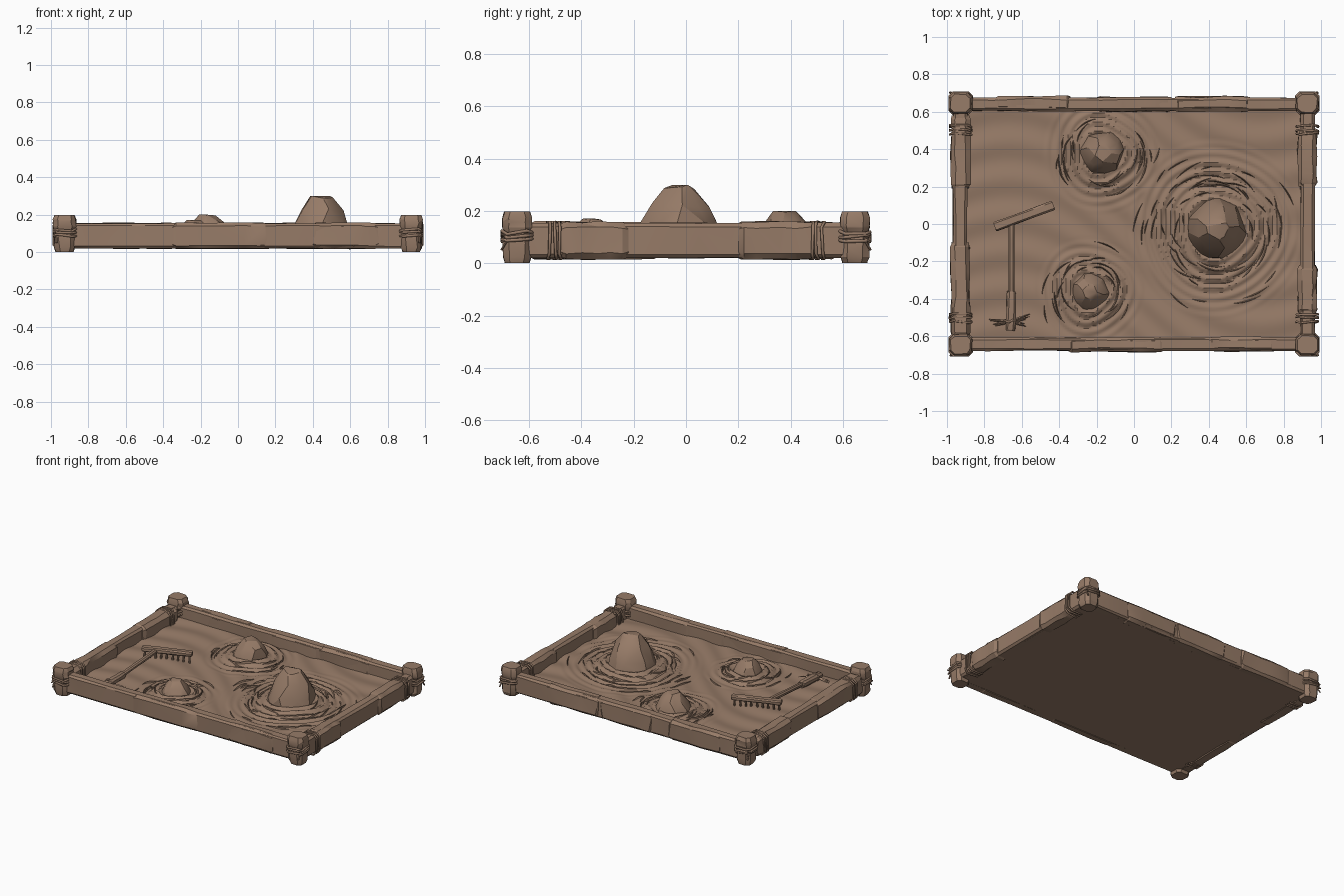
import bpy, bmesh, math, random
from mathutils import Vector, Matrix

random.seed(7)
if "Cube" in bpy.data.objects:
    bpy.data.objects.remove(bpy.data.objects["Cube"], do_unlink=True)

clay = bpy.data.materials.new("warm_clay_brown")
clay.use_nodes = True
COLOUR = (0.31, 0.2, 0.138, 1)
clay.diffuse_color = COLOUR
clay.node_tree.nodes["Principled BSDF"].inputs["Base Color"].default_value = COLOUR


def jit(a):
    return random.uniform(-a, a)


def finish(name, bm, angle=25):
    """Turn a bmesh into a named, shaded object."""
    bmesh.ops.recalc_face_normals(bm, faces=bm.faces)
    mesh = bpy.data.meshes.new(name)
    bm.to_mesh(mesh)
    bm.free()
    mesh.materials.append(clay)
    ob = bpy.data.objects.new(name, mesh)
    bpy.context.collection.objects.link(ob)
    bpy.ops.object.select_all(action="DESELECT")
    ob.select_set(True)
    bpy.context.view_layer.objects.active = ob
    bpy.ops.object.shade_smooth_by_angle(angle=math.radians(angle))
    return ob


def skin(bm, rings):
    """Join equal rings of points into a capped tube."""
    loops = [[bm.verts.new(p) for p in ring] for ring in rings]
    n = len(loops[0])
    for a, b in zip(loops, loops[1:]):
        for i in range(n):
            j = (i + 1) % n
            bm.faces.new((a[i], a[j], b[j], b[i]))
    bm.faces.new(loops[0][::-1])
    bm.faces.new(loops[-1])


def section(w, h, c):
    """Rectangle with chamfered corners, centred on the origin."""
    w, h = w / 2, h / 2
    return [(-w + c, -h), (w - c, -h), (w, -h + c), (w, h - c),
            (w - c, h), (-w + c, h), (-w, h - c), (-w, -h + c)]


def beam(name, start, end, w, h, chamfer=0.015, steps=1, rough=0.0):
    """Rough-hewn timber between two points, chamfered on every edge."""
    a, b = Vector(start), Vector(end)
    d = (b - a).normalized()
    side = d.cross(Vector((0, 0, 1)))
    side = Vector((1, 0, 0)) if side.length < 0.1 else side.normalized()
    up = side.cross(d)
    inset = chamfer / (b - a).length
    stops = [(0, 0.85), (inset, 1)]
    stops += [((i + jit(0.3)) / steps, 1) for i in range(1, steps)]
    stops += [(1 - inset, 1), (1, 0.85)]
    rings = []
    for t, k in stops:
        p = a.lerp(b, t)
        rings.append([p + side * (u * k + jit(rough)) + up * (v * k + jit(rough) * 0.6)
                      for u, v in section(w, h, chamfer)])
    bm = bmesh.new()
    skin(bm, rings)
    bmesh.ops.triangulate(bm, faces=[f for f in bm.faces if len(f.verts) == 4])
    return finish(name, bm)


# Stones: x, y, footprint radius, top height, reach of the raked rings
STONES = [("large", 0.445, -0.025, 0.17, 0.3, 0.4),
          ("back", -0.165, 0.38, 0.13, 0.2, 0.27),
          ("front", -0.235, -0.36, 0.11, 0.172, 0.24)]
SAND = 0.068


def sand_height(x, y):
    """Raked rings around each stone and gentle waves between them."""
    z = SAND
    near, own = min(((math.hypot(x - s[1], y - s[2]) / s[5], s) for s in STONES),
                    key=lambda q: q[0])
    d = near * own[5]
    bend = 0.012 * math.sin(3 * math.atan2(y - own[2], x - own[1]) + own[1] * 9)
    fade = max(0, min(1, (1.25 - near) * 2))
    z += fade * 0.007 * math.sin((d + bend) * 2 * math.pi / 0.05)
    z += 0.025 * math.exp(-((d - own[3]) / 0.06) ** 2)
    z += (1 - fade) * 0.005 * math.sin(32 * y + 7 * math.sin(3 * x) + 9 * x)
    return z


# Base slab and raked sand
bm = bmesh.new()
bmesh.ops.create_cube(bm, size=1, matrix=Matrix.Translation((0, 0, 0.035))
                      @ Matrix.Diagonal((1.88, 1.28, 0.03, 1)))
finish("base_slab", bm)
bm = bmesh.new()
bmesh.ops.create_grid(bm, x_segments=150, y_segments=105, size=1)
for v in bm.verts:
    v.co.x *= 0.91
    v.co.y *= 0.63
    v.co.z = sand_height(v.co.x, v.co.y)
finish("raked_sand", bm, 40)

# Thin ridges dragged up by the rake
bm = bmesh.new()
for stone, count in zip(STONES, (60, 26, 26)):
    _, sx, sy, r, top, reach = stone
    for k in range(count):
        rad = random.uniform(r + 0.02, reach * 1.08)
        a0, span = random.uniform(0, 2 * math.pi), random.uniform(0.06, 0.17) / rad
        drift = jit(0.03)
        rings = []
        for i in range(7):
            t = i / 6
            a, rr = a0 + span * t, rad + drift * t
            wide = 0.0015 + 0.006 * math.sin(math.pi * t)
            ring = []
            for off, lift in ((-wide, -0.01), (wide, -0.01), (wide * 0.4, wide * 1.3)):
                x = sx + (rr + off) * math.cos(a)
                y = sy + (rr + off) * math.sin(a)
                ring.append((x, y, sand_height(x, y) + lift))
            rings.append(ring)
        if all(abs(p[0]) < 0.88 and abs(p[1]) < 0.6 for ring in rings for p in ring):
            skin(bm, rings)
finish("sand_ridges", bm)

# Stones as chiselled hulls
for name, sx, sy, r, top, reach in STONES:
    bm = bmesh.new()
    for k, level in ((1, 0), (0.9, 0.35), (0.7, 0.68), (0.36, 0.97)):
        for i in range(9):
            a = (i + jit(0.35)) * 2 * math.pi / 9
            q = r * k * random.uniform(0.9, 1.04)
            z = 0.05 + (top - 0.05) * min(1, level + (jit(0.05) if level else 0))
            bm.verts.new((sx + q * math.cos(a), sy + q * math.sin(a), z))
    hull = bmesh.ops.convex_hull(bm, input=bm.verts)
    bmesh.ops.delete(bm, geom=list({g for g in hull["geom_interior"] + hull["geom_unused"]
                                    if isinstance(g, bmesh.types.BMVert)}), context="VERTS")
    finish(name + "_stone", bm, 22)

# Frame rails
MID, TALL = 0.087, 0.134
for name, y in (("front_rail", -0.643), ("back_rail", 0.64)):
    beam(name, (-0.93, y, MID), (0.93, y, MID), 0.07, TALL, 0.012, 9, 0.003)
for name, x in (("right_rail", -0.93), ("left_rail", 0.928)):
    beam(name, (x, -0.62, MID), (x, 0.62, MID), 0.076, TALL, 0.014, 6, 0.003)

# Thicker splintered slabs of bark on the rails
for i, (y, a, b) in enumerate(((-0.645, -0.35, 0.16), (0.645, -0.74, -0.34),
                               (0.642, -0.2, 0.2), (0.642, 0.22, 0.62), (-0.643, 0.4, 0.75))):
    beam("long_bark_%d" % i, (a, y, MID), (b, y, MID), 0.078, TALL + 0.005, 0.018, 3, 0.005)
for i, (x, a, b) in enumerate(((-0.928, -0.6, -0.1), (-0.928, 0.19, 0.58),
                               (0.927, -0.48, -0.22), (0.927, 0.2, 0.5))):
    beam("side_bark_%d" % i, (x, a, MID), (x, b, MID), 0.102, TALL + 0.008, 0.022, 4, 0.006)


def band(name, centre, plane, w, h, thick):
    """A rope wound round a rail (plane 'xz') or a post (plane 'xy')."""
    curve = bpy.data.curves.new(name, "CURVE")
    curve.dimensions = "3D"
    curve.bevel_depth, curve.bevel_resolution = thick, 1
    pts = section(w, h, 0.02)
    spline = curve.splines.new("POLY")
    spline.points.add(len(pts) - 1)
    spline.use_cyclic_u = True
    for p, (u, v) in zip(spline.points, pts):
        off = (u, jit(0.007), v) if plane == "xz" else (u, v, jit(0.007))
        p.co = (*(Vector(centre) + Vector(off)), 1)
    curve.materials.append(clay)
    ob = bpy.data.objects.new(name, curve)
    bpy.context.collection.objects.link(ob)


# Corner posts with caps, rope bindings and loose rope ends
for sx in (-1, 1):
    for sy in (-1, 1):
        x, y = sx * 0.927, sy * 0.646
        tag = ("left" if sx > 0 else "right") + ("_back" if sy > 0 else "_front")
        beam(tag + "_post", (x, y, 0), (x, y, 0.13), 0.108, 0.108, 0.024, 2, 0.004)
        beam(tag + "_post_cap", (x, y, 0.112), (x, y, 0.198), 0.122, 0.112, 0.024, 2, 0.004)
        for i in range(3):
            band("%s_post_rope_%d" % (tag, i), (x, y, 0.09 + i * 0.014), "xy", 0.118, 0.114, 0.007)
        for i in range(3):
            band("%s_rail_rope_%d" % (tag, i), (x, sy * (0.48 + i * 0.022), MID), "xz",
                 0.116, TALL + 0.006, 0.006)
        for i in range(3):
            beam("%s_rope_end_%d" % (tag, i), (x + sx * 0.045, y + sy * 0.03, 0.1),
                 (x + sx * (0.05 + jit(0.01)), y + sy * 0.06, 0.05 + i * 0.03), 0.012, 0.008, 0.003)

# Rake: handle, grip, head, teeth and tassel
beam("rake_handle", (-0.655, -0.4, 0.095), (-0.655, 0.03, 0.125), 0.032, 0.028, 0.008, 3, 0.001)
beam("rake_grip", (-0.66, -0.57, 0.09), (-0.655, -0.36, 0.097), 0.05, 0.045, 0.012, 3, 0.003)
head_a, head_b = Vector((-0.745, -0.015, 0.127)), Vector((-0.43, 0.1, 0.127))
beam("rake_head", head_a, head_b, 0.05, 0.032, 0.008, 3, 0.002)
for i in range(9):
    p = head_a.lerp(head_b, (i + 0.5) / 9)
    beam("rake_tooth_%d" % i, p, (p.x + jit(0.004), p.y - 0.008, 0.06), 0.014, 0.014, 0.004)
band("rake_grip_tie", (-0.66, -0.52, 0.092), "xz", 0.058, 0.052, 0.006)
for i in range(12):
    a = jit(0.55) + (math.pi if i % 2 else 0)
    far = random.uniform(0.07, 0.12)
    bm = bmesh.new()
    root = Vector((-0.66, -0.52, 0.095))
    tip = root + Vector((far * math.cos(a), far * math.sin(a) * 0.7, -0.015))
    across = Vector((-math.sin(a), math.cos(a), 0)) * 0.007
    lift = Vector((0, 0, 0.006))
    skin(bm, [[p + across * k, p - across * k, p + lift * k]
              for p, k in ((root, 0.7), (root.lerp(tip, 0.5), 1), (tip, 0.1))])
    finish("tassel_strand_%d" % i, bm)
